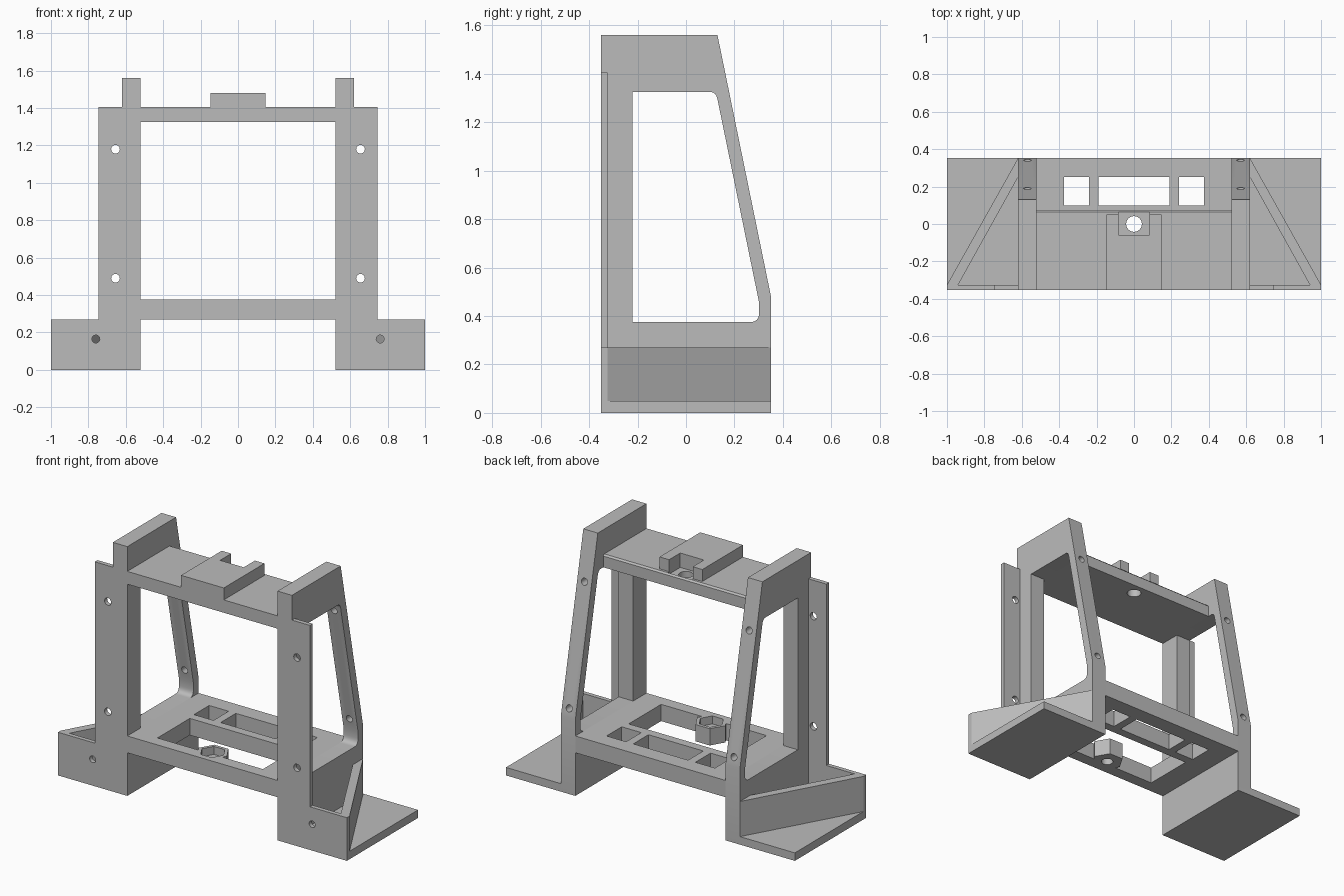
import bpy
import bmesh
from math import cos, sin, pi

old = bpy.data.objects.get("Cube")
if old:
    bpy.data.objects.remove(old, do_unlink=True)

grey = bpy.data.materials.new("plain grey")
grey.use_nodes = True
GREY = (0.5, 0.5, 0.5, 1)
grey.diffuse_color = GREY
grey.node_tree.nodes["Principled BSDF"].inputs["Base Color"].default_value = GREY

FRONT, BACK = -0.352, 0.352
WALL = FRONT + 0.027
INNER, OUTER = 0.52, 0.62
FOOT_H, DECK_TOP = 0.27, 0.375


def prism(name, pts, axis, lo, hi):
    """Extrude a closed outline along an axis."""
    place = {"x": lambda u, v, w: (w, u, v),
             "y": lambda u, v, w: (u, w, v),
             "z": lambda u, v, w: (u, v, w)}[axis]
    bm = bmesh.new()
    low = [bm.verts.new(place(u, v, lo)) for u, v in pts]
    high = [bm.verts.new(place(u, v, hi)) for u, v in pts]
    bm.faces.new(low)
    bm.faces.new(high)
    n = len(pts)
    for i in range(n):
        j = (i + 1) % n
        bm.faces.new((low[i], low[j], high[j], high[i]))
    bmesh.ops.recalc_face_normals(bm, faces=bm.faces[:])
    mesh = bpy.data.meshes.new(name)
    bm.to_mesh(mesh)
    bm.free()
    mesh.materials.append(grey)
    ob = bpy.data.objects.new(name, mesh)
    bpy.context.scene.collection.objects.link(ob)
    return ob


def rect(u0, u1, v0, v1):
    return [(u0, v0), (u1, v0), (u1, v1), (u0, v1)]


def ring(u, v, r, n=24):
    return [(u + r * cos(2 * pi * i / n), v + r * sin(2 * pi * i / n)) for i in range(n)]


def fillet(a, corner, b, steps=6):
    """Quadratic rounding of a corner between two tangent points."""
    out = []
    for i in range(steps + 1):
        t = i / steps
        out.append(tuple((1 - t) ** 2 * p + 2 * t * (1 - t) * q + t * t * r
                         for p, q, r in zip(a, corner, b)))
    return out


def cut(ob, *shapes):
    """Subtract prisms, each given as (outline, axis, lo, hi)."""
    for shape in shapes:
        cutter = prism("cutter", *shape)
        cutter.hide_render = True
        mod = ob.modifiers.new("cut", "BOOLEAN")
        mod.operation, mod.solver, mod.object = "DIFFERENCE", "EXACT", cutter
        deps = bpy.context.evaluated_depsgraph_get()
        mesh = bpy.data.meshes.new_from_object(ob.evaluated_get(deps))
        ob.modifiers.clear()
        ob.data = mesh
        bpy.data.objects.remove(cutter, do_unlink=True)


def mirror(ob):
    ob.modifiers.new("mirror", "MIRROR").use_axis = (True, False, False)


# Side frames with a tall window and screw holes in the sloping legs
side = prism("side_frame", [(FRONT, 0), (BACK, 0), (BACK, 0.475), (0.13, 1.56),
                            (FRONT, 1.56)], "x", INNER, OUTER)
window = [(-0.22, DECK_TOP)]
window += fillet((0.265, DECK_TOP), (0.302, DECK_TOP), (0.302, 0.415))
window += [(0.302, 0.455)]
window += fillet((0.13, 1.295), (0.124, 1.325), (0.1, 1.325))
window += [(-0.22, 1.325)]
cut(side, (window, "x", 0.4, 0.7))
cut(side, *[(ring(0.57, z, 0.021), "y", 0.05, 0.5) for z in (0.53, 1.265)])
mirror(side)

# Front flanges with mounting holes
flange = prism("front_flange", rect(OUTER, 0.745, FOOT_H, 1.405), "y", FRONT, WALL)
cut(flange, *[(ring(0.655, z, 0.023), "y", -0.5, -0.2) for z in (0.49, 1.18)])
mirror(flange)

# Feet: floor, front wall and diagonal brace around an open pocket
mirror(prism("foot_floor", rect(OUTER, 1, FRONT, BACK), "z", 0, 0.05))
wall = prism("foot_front_wall", rect(OUTER, 1, 0.05, FOOT_H), "y", FRONT, WALL)
cut(wall, (ring(0.76, 0.165, 0.021), "y", -0.5, -0.2))
mirror(wall)
mirror(prism("foot_brace", [(1, WALL), (OUTER, BACK), (OUTER, 0.25), (0.94, WALL)],
             "z", 0.05, FOOT_H))

# Lower deck with cable slots
BOSS_Y = -0.25
nut_pocket = (ring(0, BOSS_Y, 0.075, 6), "z", 0.325, 0.5)
deck = prism("lower_deck", rect(-INNER, INNER, FRONT, BACK), "z", FOOT_H, DECK_TOP)
cut(deck, (rect(-0.365, 0.365, -0.275, 0.045), "z", 0.1, 0.5),
    *[(rect(a, b, 0.1, 0.25), "z", 0.1, 0.5)
      for a, b in ((-0.375, -0.24), (-0.19, 0.19), (0.24, 0.375))],
    nut_pocket, (ring(0, BOSS_Y, 0.035), "z", 0.1, 0.5))

# Hexagonal nut boss on the front edge of the large slot
boss = prism("nut_boss", ring(0, BOSS_Y, 0.098, 6), "z", FOOT_H, DECK_TOP)
cut(boss, nut_pocket, (ring(0, BOSS_Y, 0.035), "z", 0.1, 0.5))

# Upper shelf with a raised, notched block
notch = (rect(-0.082, 0.082, -0.06, 0.065), "z", 1.39, 1.6)
shelf = prism("upper_shelf", [(FRONT, 1.325), (0.075, 1.325), (0.075, 1.395),
                              (0.065, 1.405), (FRONT, 1.405)], "x", -INNER, INNER)
cut(shelf, notch, (ring(0, 0, 0.042), "z", 1.2, 1.6))
block = prism("shelf_block", rect(-0.148, 0.148, FRONT, 0.05), "z", 1.405, 1.48)
cut(block, notch)

# Smooth the round holes while keeping edges sharp
for ob in bpy.context.scene.objects:
    ob.select_set(ob.type == "MESH")
bpy.context.view_layer.objects.active = side
bpy.ops.object.shade_smooth_by_angle(angle=pi / 6)
